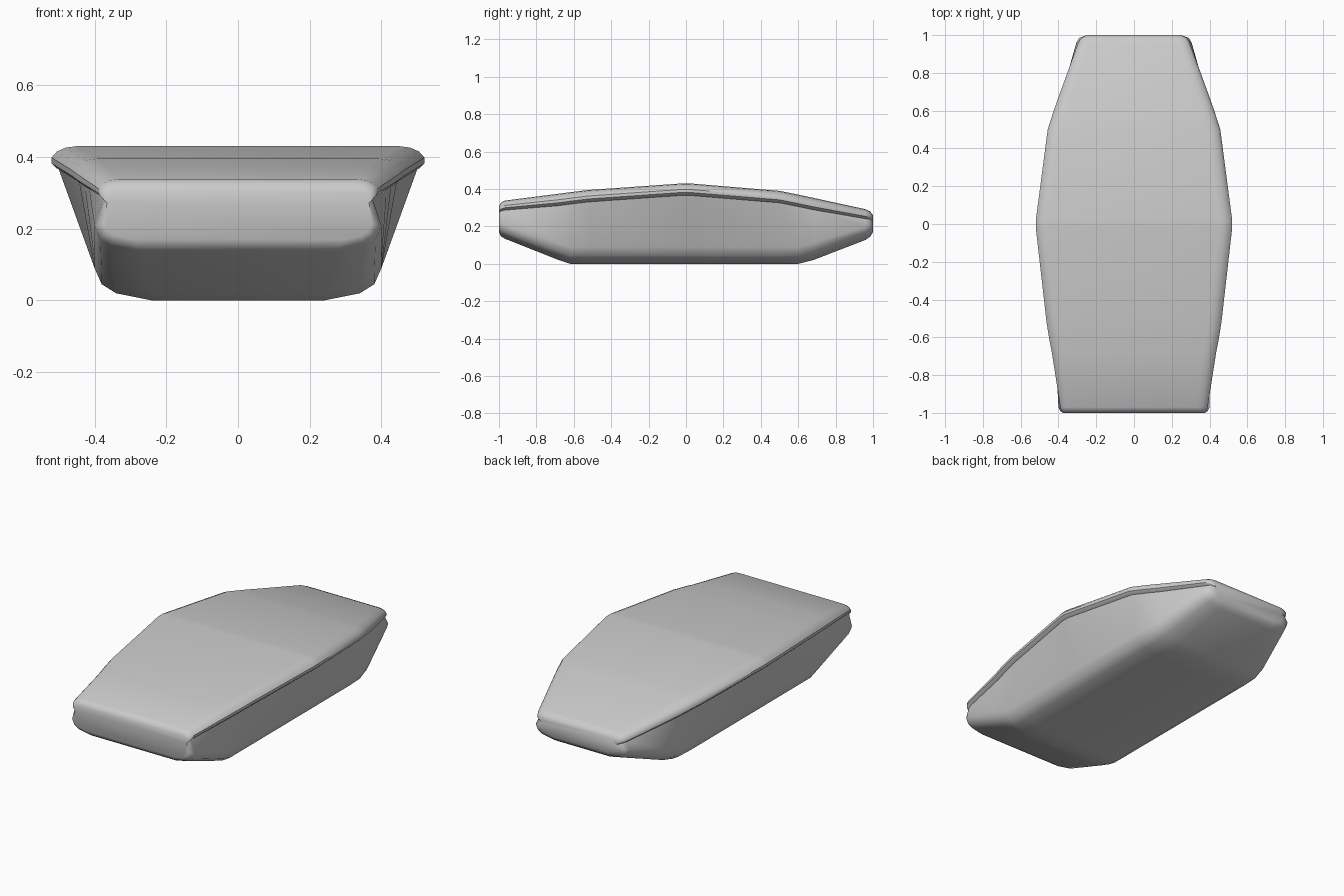
import bpy
import bmesh
import math

cube = bpy.data.objects.get("Cube")
if cube:
    bpy.data.objects.remove(cube)

paint = bpy.data.materials.new("plain grey")
paint.use_nodes = True
grey = (0.6, 0.6, 0.6, 1)
paint.diffuse_color = grey
paint.node_tree.nodes["Principled BSDF"].inputs["Base Color"].default_value = grey


def half_section(rim, base, top, bottom, scale):
    """Half outline from the lid edge, round the rim, down to the belly."""
    lid = [(-.07, 0), (-.04, -.004), (-.015, -.015), (0, -.032), (0, -.048), (-.012, -.06)]
    belly = [(0, .09), (-.02, .045), (-.06, .02), (-.16, 0)]
    points = [(rim + dx * scale, top + dz * scale) for dx, dz in lid]
    points.append((rim - .02 * scale, top - .064 * scale))
    points += [(base + dx * scale, bottom + dz * scale) for dx, dz in belly]
    return points


# Stations from front to back: y, rim half width, base half width, top, bottom, edge scale
stations = [
    (-1, .375, .375, .305, .17, .5),
    (-.99, .385, .39, .326, .148, .7),
    (-.97, .39, .40, .338, .135, .8),
    (-.68, .435, .40, .375, .02, 1),
    (-.62, .447, .40, .383, 0, 1),
    (-.52, .463, .40, .395, 0, 1),
    (-.02, .52, .40, .43, 0, 1),
    (.02, .52, .40, .43, 0, 1),
    (.5, .457, .40, .39, 0, 1),
    (.6, .425, .395, .37, 0, 1),
    (.68, .397, .385, .353, .02, 1),
    (.96, .295, .305, .292, .128, .8),
    (.985, .28, .29, .28, .145, .65),
    (1, .25, .25, .26, .17, .5),
]

# Hull skin joined from one ring per station
bm = bmesh.new()
rings = []
for y, *shape in stations:
    right = half_section(*shape)
    outline = right + [(-x, z) for x, z in reversed(right)]
    rings.append([bm.verts.new((x, y, z)) for x, z in outline])
for a, b in zip(rings, rings[1:]):
    for i in range(len(a)):
        j = (i + 1) % len(a)
        bm.faces.new((a[i], a[j], b[j], b[i]))
bm.faces.new(rings[0])
bm.faces.new(rings[-1])
bmesh.ops.recalc_face_normals(bm, faces=bm.faces)

mesh = bpy.data.meshes.new("hull")
bm.to_mesh(mesh)
bm.free()
mesh.materials.append(paint)
hull = bpy.data.objects.new("hull", mesh)
bpy.context.collection.objects.link(hull)
bpy.context.view_layer.objects.active = hull
hull.select_set(True)
bpy.ops.object.shade_smooth_by_angle(angle=math.radians(40))
